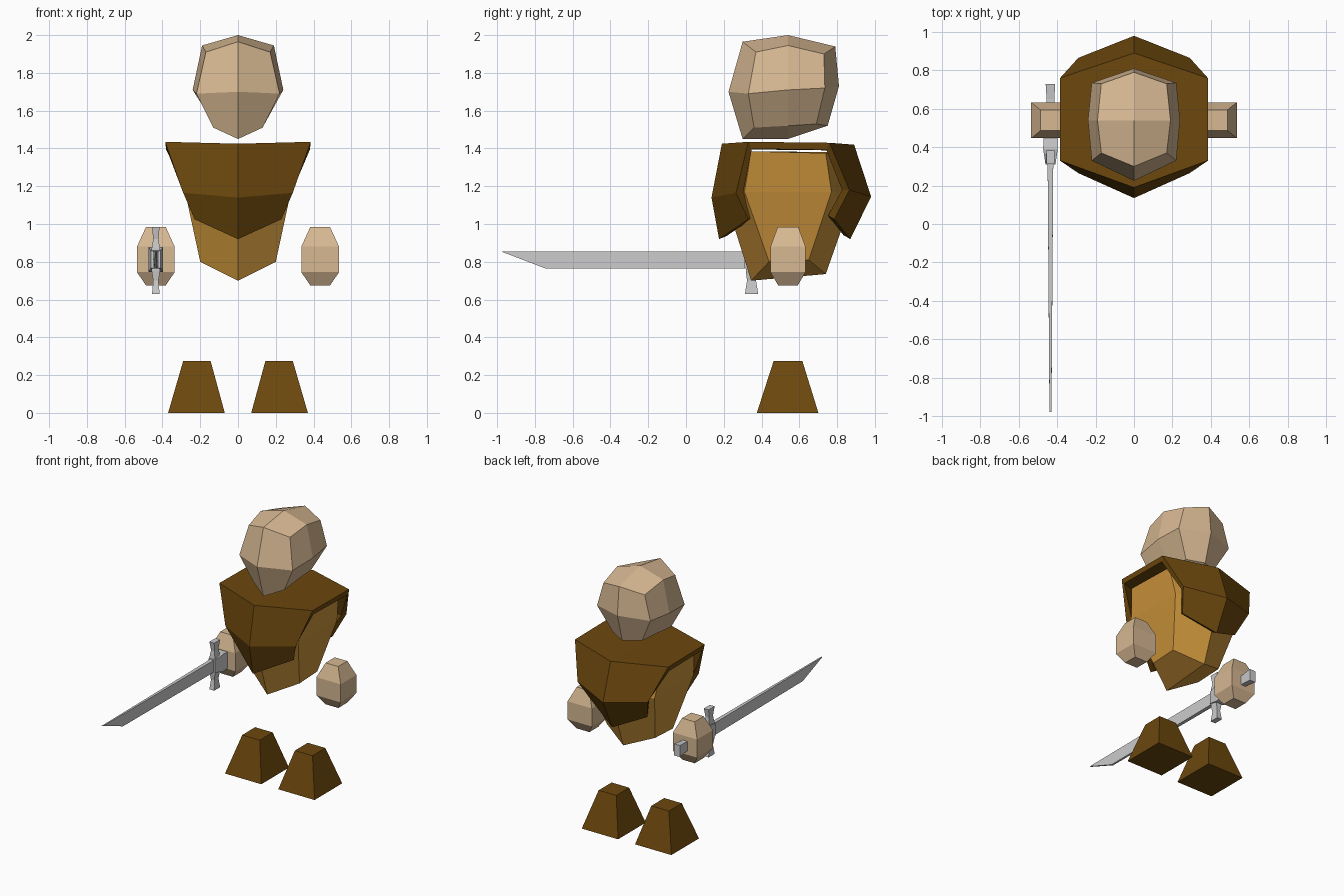
import bpy, bmesh

if "Cube" in bpy.data.objects:
    bpy.data.objects.remove(bpy.data.objects["Cube"])


def material(name, rgb):
    m = bpy.data.materials.new(name)
    m.diffuse_color = (*rgb, 1)
    m.use_nodes = True
    m.node_tree.nodes["Principled BSDF"].inputs["Base Color"].default_value = m.diffuse_color
    return m


SKIN = material("tan_skin", (0.68, 0.48, 0.29))
TUNIC = material("ochre_cloth", (0.59, 0.29, 0.042))
LEATHER = material("dark_brown_leather", (0.150, 0.064, 0.004))
STEEL = material("light_steel", (0.60, 0.60, 0.61))


def make(name, faces, mat):
    """Build a flat shaded object from face corner lists, welding shared points."""
    bm = bmesh.new()
    for f in faces:
        bm.faces.new([bm.verts.new(p) for p in f])
    bmesh.ops.remove_doubles(bm, verts=bm.verts, dist=0.0005)
    bmesh.ops.recalc_face_normals(bm, faces=bm.faces)
    me = bpy.data.meshes.new(name)
    bm.to_mesh(me)
    bm.free()
    me.materials.append(mat)
    ob = bpy.data.objects.new(name, me)
    bpy.context.collection.objects.link(ob)
    return ob


def mirrored(faces):
    return faces + [[(-x, y, z) for x, y, z in reversed(f)] for f in faces]


def strips(rows):
    """Quads between successive rows of points."""
    return [[a[i], a[i + 1], b[i + 1], b[i]]
            for a, b in zip(rows, rows[1:]) for i in range(len(a) - 1)]


def stack(name, axis, sections, mat):
    """Box sections (position, centre 1, half 1, centre 2, half 2) along y or z."""
    rings = []
    for p, c, h, d, k in sections:
        ring = []
        for s, t in ((-1, -1), (1, -1), (1, 1), (-1, 1), (-1, -1)):
            u, v = c + s * h, d + t * k
            ring.append((u, p, v) if axis == "y" else (u, v, p))
        rings.append(ring)
    return make(name, strips(rings) + [rings[0][:4], rings[-1][:4]], mat)


# Head: half rings run front to back, capped by quads round the pole points
head = [
    [(0, .30, 1.45), (.13, .36, 1.51), (.12, .54, 1.52), (.12, .69, 1.53), (0, .75, 1.52)],
    [(0, .225, 1.70), (.22, .33, 1.69), (.24, .54, 1.71), (.22, .735, 1.72), (0, .81, 1.73)],
    [(0, .30, 1.965), (.17, .37, 1.91), (.19, .54, 1.945), (.17, .73, 1.90), (0, .79, 1.94)],
]
faces = strips(head)
for ring, pole in ((head[0], (0, .54, 1.45)), (head[2], (0, .54, 2.0))):
    faces += [[pole, *ring[:3]], [pole, *ring[2:]]]
make("head", mirrored(faces), SKIN)

# Torso: six sided, widest at the chest
torso = [
    [(0, .345, .70), (.20, .44, .80), (.20, .65, .81), (0, .74, .735)],
    [(0, .20, 1.16), (.28, .31, 1.17), (.28, .77, 1.17), (0, .89, 1.16)],
    [(0, .26, 1.385), (.31, .345, 1.385), (.31, .74, 1.375), (0, .83, 1.38)],
]
make("torso", mirrored(strips(torso) + [torso[0], torso[2]]), TUNIC)

# Shoulder cape: closed top, front and back flaps, open sides
front = [[(0, .19, 1.425), (.385, .33, 1.435)],
         [(0, .135, 1.14), (.29, .265, 1.165)],
         [(0, .175, .92), (.23, .33, 1.025)]]
back = [[(0, .89, 1.42), (.385, .76, 1.43)],
        [(0, .98, 1.145), (.29, .865, 1.18)],
        [(0, .87, .92), (.23, .785, 1.025)]]
cape = make("shoulder_cape",
            mirrored(strips(front) + strips(back) + [front[0] + back[0][::-1]]), LEATHER)
shell = cape.modifiers.new("thickness", "SOLIDIFY")
shell.thickness = 0.042
shell.offset = -1

# Hands and feet on both sides
for side, s in (("right", -1), ("left", 1)):
    x = s * .435
    stack(side + "_hand", "z", [(.675, x, .052, .54, .052), (.745, x, .1, .54, .093),
                                (.88, x, .1, .54, .093), (.985, x, .052, .54, .054)], SKIN)
    stack(side + "_foot", "z", [(0, s * .22, .15, .538, .163),
                                (.275, s * .2175, .0725, .54, .076)], LEATHER)

# Sword blade: slanted tip, thinning forward
SX = -.435
outline = [(.35, .855, .015), (-.98, .855, .005), (-.745, .765, .007), (.35, .765, .015)]
sides = [[(SX + s * h, y, z) for y, z, h in outline] for s in (-1, 1)]
make("sword_blade", strips([r + r[:1] for r in sides]) + sides, STEEL)

# Guard: upright bar with flared ends
stack("sword_guard", "z", [(.63, SX, .020, .347, .035), (.70, SX, .014, .347, .024),
                           (.75, SX, .022, .347, .030), (.87, SX, .022, .347, .030),
                           (.92, SX, .014, .347, .024), (.985, SX, .020, .347, .035)], STEEL)

# Collar behind the guard, then grip and pommel passing through the hand
stack("sword_collar", "y", [(.31, SX, .026, .812, .045), (.39, SX, .038, .812, .065),
                            (.455, SX, .036, .812, .06)], STEEL)
stack("sword_grip", "y", [(.44, SX, .02, .81, .035), (.65, SX, .02, .81, .035),
                          (.73, SX, .025, .81, .043)], STEEL)
